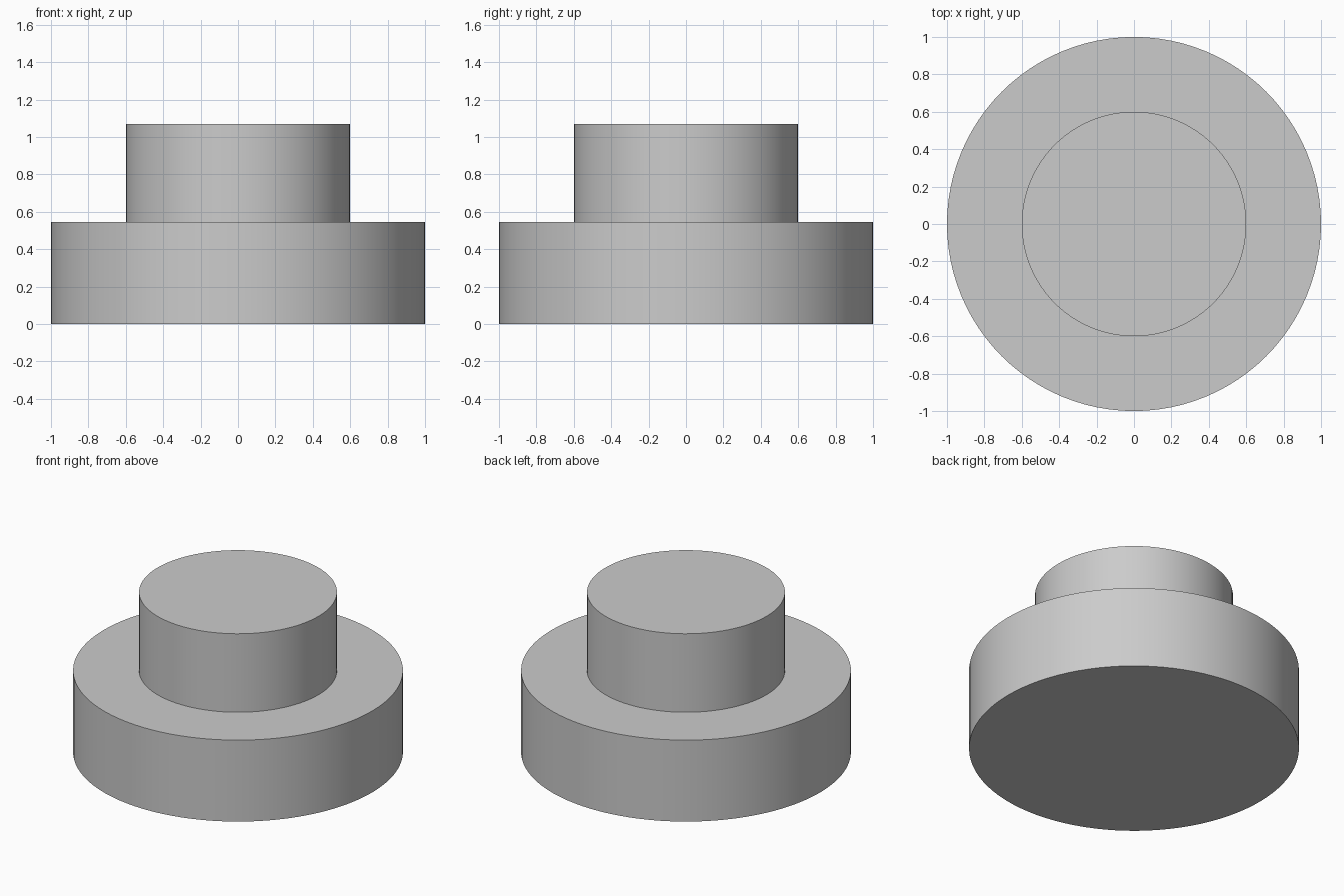
import bpy
import bmesh
from math import cos, sin, tau, radians

cube = bpy.data.objects.get("Cube")
if cube:
    bpy.data.objects.remove(cube, do_unlink=True)

SIDES = 96
BASE_RADIUS, BASE_HEIGHT = 1.0, 0.545
BOSS_RADIUS, TOTAL_HEIGHT = 0.6, 1.07

# Single plain grey
grey = bpy.data.materials.new("plain_grey")
grey.use_nodes = True
colour = (0.6, 0.6, 0.6, 1)
grey.diffuse_color = colour
grey.node_tree.nodes["Principled BSDF"].inputs["Base Color"].default_value = colour


def ring(bm, radius, z):
    return [bm.verts.new((radius * cos(tau * i / SIDES), radius * sin(tau * i / SIDES), z))
            for i in range(SIDES)]


# Wide round base stepping in to a narrower round boss, as one closed solid
profile = [(BASE_RADIUS, 0), (BASE_RADIUS, BASE_HEIGHT),
           (BOSS_RADIUS, BASE_HEIGHT), (BOSS_RADIUS, TOTAL_HEIGHT)]
bm = bmesh.new()
rings = [ring(bm, r, z) for r, z in profile]
for low, high in zip(rings, rings[1:]):
    for i in range(SIDES):
        j = (i + 1) % SIDES
        bm.faces.new((low[i], low[j], high[j], high[i]))

# Flat underside and top
bm.faces.new(rings[0][::-1])
bm.faces.new(rings[-1])

mesh = bpy.data.meshes.new("stepped_round_base")
bm.to_mesh(mesh)
bm.free()
mesh.materials.append(grey)
body = bpy.data.objects.new("stepped_round_base", mesh)
bpy.context.collection.objects.link(body)

# Smooth walls with crisp rims
bpy.ops.object.select_all(action='DESELECT')
body.select_set(True)
bpy.context.view_layer.objects.active = body
bpy.ops.object.shade_smooth_by_angle(angle=radians(30))
